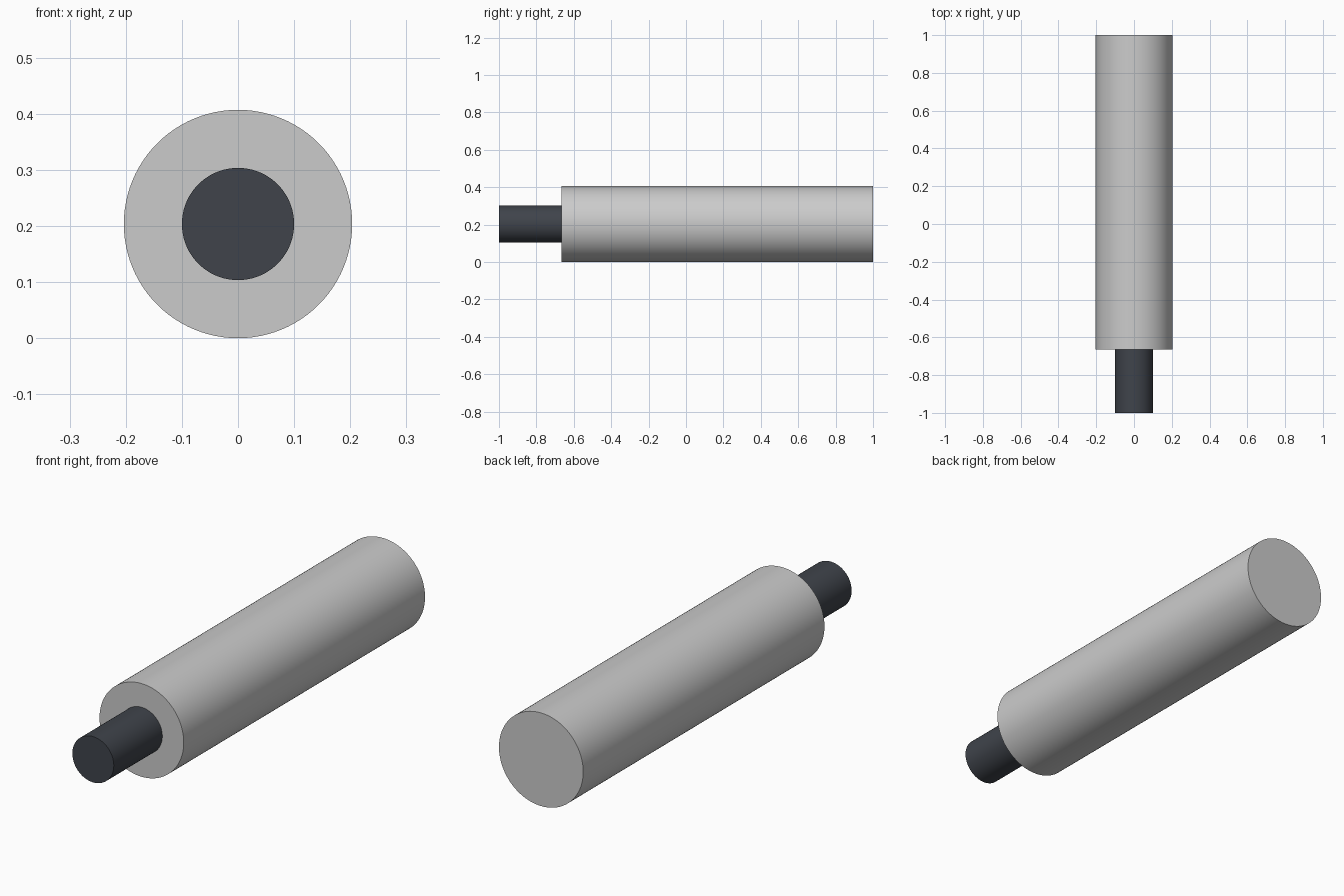
import bpy
import math

if "Cube" in bpy.data.objects:
    bpy.data.objects.remove(bpy.data.objects["Cube"])

AXIS_Z = 0.2035


def rod(name, radius, y_start, y_end):
    """Smooth cylinder lying along y between two stations."""
    bpy.ops.mesh.primitive_cylinder_add(
        vertices=96, radius=radius, depth=y_end - y_start,
        location=(0, (y_start + y_end) / 2, AXIS_Z),
        rotation=(math.pi / 2, 0, 0))
    obj = bpy.context.object
    obj.name = name
    bpy.ops.object.shade_smooth_by_angle(angle=math.radians(30))
    return obj


# Thick grey barrel
rod("barrel", 0.2035, -0.665, 1.0)

# Thin dark shaft, seated slightly into the barrel's front face
shaft = rod("shaft", 0.1, -1.0, -0.655)
dark = bpy.data.materials.new("dark_metal")
dark.diffuse_color = (0.05, 0.057, 0.07, 1)
dark.use_nodes = True
dark.node_tree.nodes["Principled BSDF"].inputs["Base Color"].default_value = dark.diffuse_color
shaft.data.materials.append(dark)
